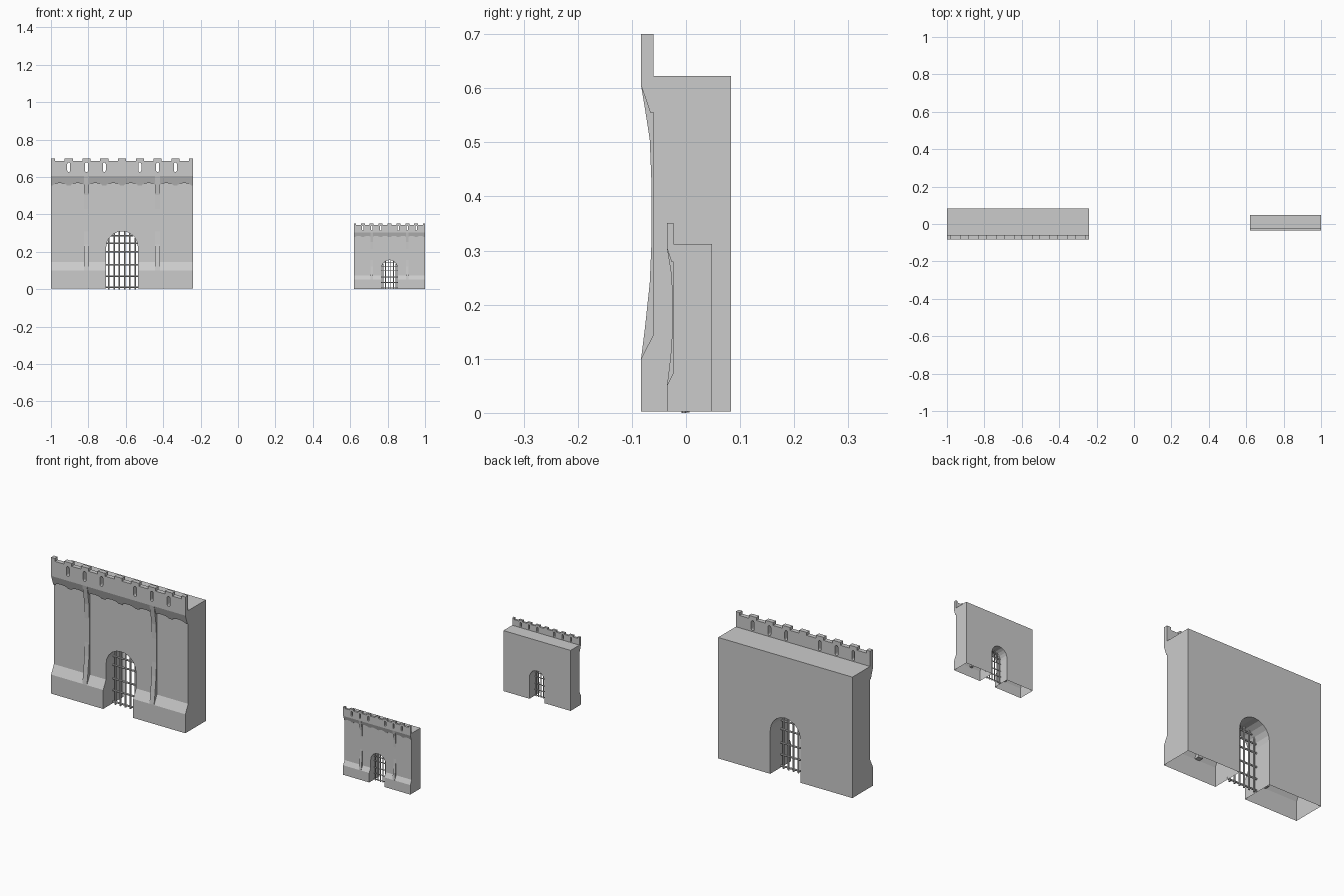
import bpy, bmesh, math
from mathutils import Matrix

if "Cube" in bpy.data.objects:
    bpy.data.objects.remove(bpy.data.objects["Cube"])

HALF = 0.38          # half width of the large wall
PITCH = 0.095        # battlement spacing


def add_prism(bm, pts, a, b, axis):
    """Extrude a closed outline between a and b. axis 'x': pts are (y, z); axis 'y': pts are (x, z)."""
    def place(p, d):
        return (d, p[0], p[1]) if axis == 'x' else (p[0], d, p[1])
    lo = [bm.verts.new(place(p, a)) for p in pts]
    hi = [bm.verts.new(place(p, b)) for p in pts]
    faces = [bm.faces.new(lo), bm.faces.new(hi)]
    n = len(pts)
    for i in range(n):
        j = (i + 1) % n
        faces.append(bm.faces.new((lo[i], lo[j], hi[j], hi[i])))
    bmesh.ops.recalc_face_normals(bm, faces=faces)


def arc(cx, cz, rx, rz, n, start=0.0, end=math.pi):
    return [(cx + rx * math.cos(start + (end - start) * i / n),
             cz + rz * math.sin(start + (end - start) * i / n)) for i in range(n + 1)]


def make_object(name, bm):
    me = bpy.data.meshes.new(name)
    bm.to_mesh(me)
    bm.free()
    ob = bpy.data.objects.new(name, me)
    bpy.context.collection.objects.link(ob)
    return ob


def rect(x0, x1, z0, z1):
    return [(x0, z0), (x1, z0), (x1, z1), (x0, z1)]


def build_wall():
    # side profile: battered foot, flared cornice, thin parapet
    profile = [(0.083, 0.003), (-0.083, 0.003), (-0.083, 0.1), (-0.06, 0.145), (-0.06, 0.555),
               (-0.066, 0.555), (-0.083, 0.605), (-0.083, 0.7), (-0.06, 0.7), (-0.06, 0.622),
               (0.083, 0.622)]
    bm = bmesh.new()
    add_prism(bm, profile, -HALF, HALF, 'x')
    wall = make_object("gate_wall", bm)

    cut = bmesh.new()
    # gateway arch
    add_prism(cut, [(-0.085, -0.1), (0.085, -0.1)] + arc(0, 0.225, 0.085, 0.085, 10), -0.3, 0.3, 'y')
    # gaps between merlons, and scallops under the cornice
    for i in range(8):
        x = -HALF + PITCH * (i + 0.5)
        add_prism(cut, rect(x - 0.026, x + 0.026, 0.685, 0.8), -0.2, -0.03, 'y')
        add_prism(cut, [(x - 0.04, 0.54), (x + 0.04, 0.54)] + arc(x, 0.55, 0.04, 0.018, 6),
                  -0.2, -0.0605, 'y')
    # arrow slits with rounded ends
    for k in (-3, -2, -1, 1, 2, 3):
        x = k * PITCH
        outline = arc(x, 0.67, 0.008, 0.008, 6) + arc(x, 0.635, 0.008, 0.008, 6, math.pi, 2 * math.pi)
        add_prism(cut, outline, -0.2, -0.03, 'y')
    cutter = make_object("wall_cutter", cut)
    cutter.hide_render = True

    mod = wall.modifiers.new("openings", 'BOOLEAN')
    mod.operation = 'DIFFERENCE'
    mod.solver = 'EXACT'
    mod.object = cutter
    dg = bpy.context.evaluated_depsgraph_get()
    me = bpy.data.meshes.new_from_object(wall.evaluated_get(dg))
    wall.modifiers.clear()
    wall.data = me
    bpy.data.objects.remove(cutter)

    # underside is open
    bm = bmesh.new()
    bm.from_mesh(me)
    down = [f for f in bm.faces if f.normal.z < -0.9 and f.calc_center_median().z < 0.01]
    bmesh.ops.delete(bm, geom=down, context='FACES')
    bm.to_mesh(me)
    bm.free()
    return wall


def build_buttresses():
    # two curved ribs linking foot and cornice
    profile = [(-0.058, 0.1), (-0.083, 0.1), (-0.0755, 0.16), (-0.067, 0.24), (-0.064, 0.31),
               (-0.064, 0.43), (-0.067, 0.505), (-0.0755, 0.56), (-0.083, 0.605), (-0.058, 0.605)]
    bm = bmesh.new()
    for x in (-0.19, 0.19):
        add_prism(bm, profile, x - 0.013, x + 0.013, 'x')
    return make_object("buttresses", bm)


def build_portcullis():
    bm = bmesh.new()
    y, r = -0.004, 0.0045

    def bar(length, mat):
        bmesh.ops.create_cone(bm, cap_ends=True, segments=6, radius1=r, radius2=r,
                              depth=length, matrix=mat)

    def arch_half(z):
        return 0.086 if z < 0.225 else math.sqrt(max(0.0, 0.086 ** 2 - (z - 0.225) ** 2))

    for i in range(6):
        x = (i - 2.5) * 0.028
        h = 0.225 + math.sqrt(0.086 ** 2 - x * x)
        bar(h, Matrix.Translation((x, y, h / 2)))
    for z in (0.012, 0.07, 0.13, 0.2, 0.245, 0.287):
        bar(2 * arch_half(z), Matrix.Translation((0, y, z)) @ Matrix.Rotation(math.pi / 2, 4, 'Y'))
    return make_object("portcullis", bm)


parts = [build_wall(), build_buttresses(), build_portcullis()]

# small half-size gate, then move the large one into place
for ob in parts:
    small = ob.copy()
    small.data = ob.data.copy()
    small.name = "small_" + ob.name
    bpy.context.collection.objects.link(small)
    small.data.transform(Matrix.Translation((0.81, 0.0065, 0.001)) @ Matrix.Scale(0.5, 4))
    ob.data.transform(Matrix.Translation((-0.62, 0, 0)))
